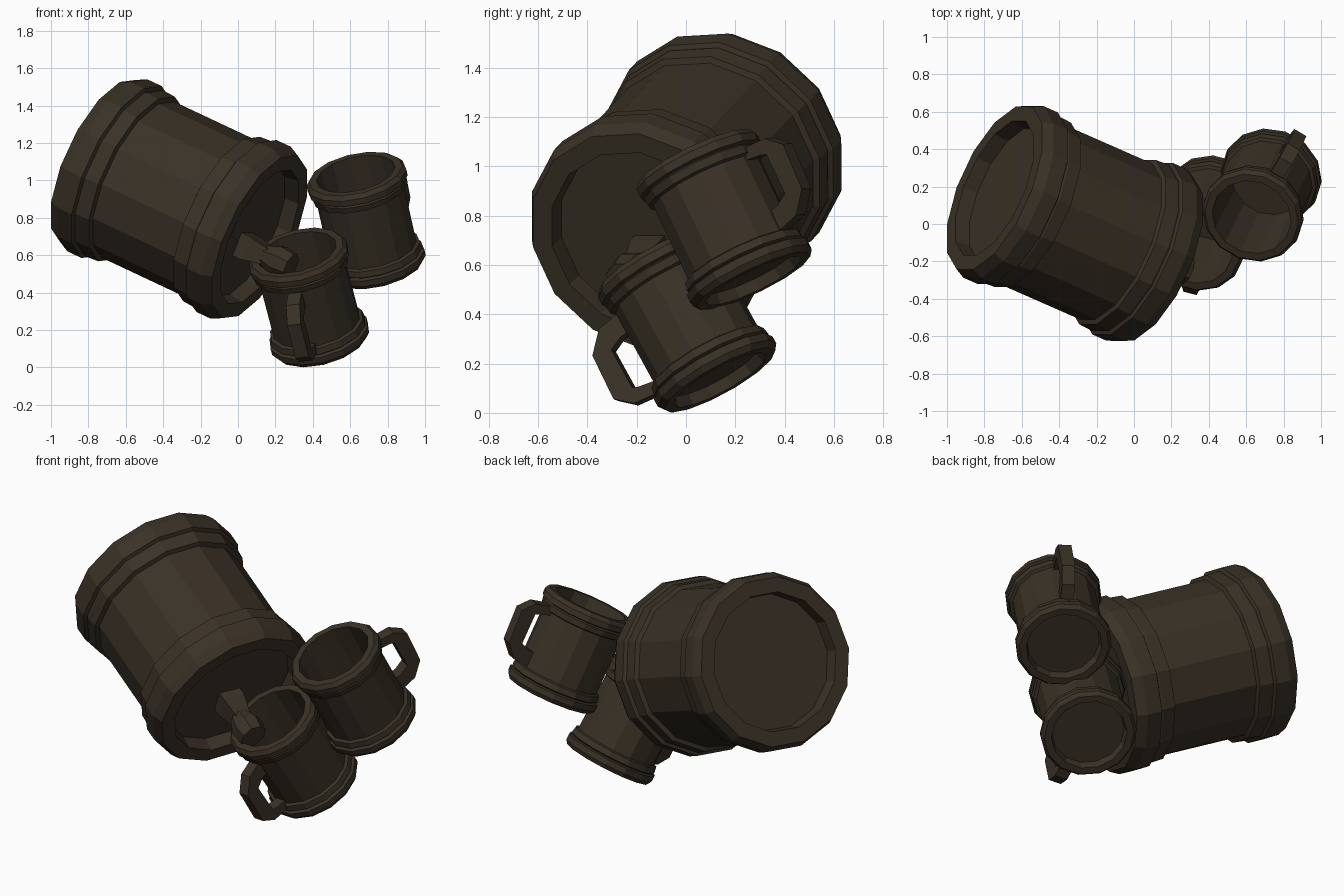
import bpy, bmesh, math
from mathutils import Matrix, Vector

if "Cube" in bpy.data.objects:
    bpy.data.objects.remove(bpy.data.objects["Cube"])

wood = bpy.data.materials.new("dark_brown_wood")
wood.diffuse_color = (0.042, 0.031, 0.0195, 1)
wood.use_nodes = True
wood.node_tree.nodes["Principled BSDF"].inputs["Base Color"].default_value = wood.diffuse_color


def frame(centre, up, side):
    """Matrix with local z along up and local x towards side."""
    z = Vector(up).normalized()
    x = Vector(side)
    x = (x - z * x.dot(z)).normalized()
    y = z.cross(x)
    m = Matrix((x, y, z)).transposed().to_4x4()
    m.translation = Vector(centre)
    return m


def finish(name, bm, m):
    bmesh.ops.recalc_face_normals(bm, faces=bm.faces[:])
    me = bpy.data.meshes.new(name)
    bm.to_mesh(me)
    bm.free()
    me.materials.append(wood)
    ob = bpy.data.objects.new(name, me)
    ob.matrix_world = m
    bpy.context.collection.objects.link(ob)
    return ob


def lathe(name, profile, m, sides=14):
    """Turn (radius, height) points into a closed flat-sided solid."""
    bm = bmesh.new()
    rings = []
    for r, z in profile:
        rings.append([bm.verts.new((r * math.cos(a), r * math.sin(a), z))
                      for a in (2 * math.pi * (i + 0.5) / sides for i in range(sides))])
    for a, b in zip(rings, rings[1:]):
        for i in range(sides):
            j = (i + 1) % sides
            bm.faces.new((a[i], a[j], b[j], b[i]))
    bm.faces.new(rings[0])
    bm.faces.new(rings[-1])
    return finish(name, bm, m)


def handle(name, m, flip, width=0.075):
    """Angular C-shaped handle in the local xz plane."""
    outer = [(.22, .17), (.33, .15), (.405, .07), (.415, -.13), (.35, -.19), (.22, -.205)]
    inner = [(.22, .08), (.27, .075), (.325, .05), (.325, -.13), (.30, -.14), (.22, -.155)]
    bm = bmesh.new()
    loops = [[bm.verts.new((x, y, z * flip)) for x, z in pts]
             for y, pts in ((-width / 2, outer), (width / 2, outer),
                            (width / 2, inner), (-width / 2, inner))]
    for k in range(4):
        a, b = loops[k], loops[(k + 1) % 4]
        for i in range(5):
            bm.faces.new((a[i], a[i + 1], b[i + 1], b[i]))
    for e in (0, 5):
        bm.faces.new([l[e] for l in loops])
    return finish(name, bm, m)


# Barrel: body with a stepped band and a recessed head at both ends
axis = Vector((.841, -.37, -.395))
barrel = frame((-.315, .003, .90), axis, (1, 0, 0))
half = [(.46, .26), (.485, .27), (.49, .345), (.487, .355), (.507, .365),
        (.507, .455), (.48, .512), (.395, .512), (.385, .43)]
lathe("barrel", [(r, -z) for r, z in reversed(half)] + half, barrel)

# Tap on the front head of the barrel
tap = frame((.03, -.14, .655), axis, (0, 0, 1))
lathe("tap_stem", [(.095, -.01), (.095, .04), (.06, .17)], tap, 4)
lathe("tap_spout", [(.06, .14), (.09, .22), (.08, .30)], tap, 8)

# Two mugs: stepped bands, deep open cup, shallow recess underneath
band = [(.24, .17), (.258, .177), (.264, .21), (.252, .218), (.273, .225),
        (.273, .258), (.255, .282), (.215, .282)]
profile = [(.205, -.235)] + [(r, -z) for r, z in reversed(band)] + band + [(.205, -.19)]
for name, centre, up, side, flip in (
        ("upper_mug", (.685, .155, .785), (-.20, -.42, .885), (.473, .757, .452), -1),
        ("lower_mug", (.38, .005, .374), (-.225, -.469, .854), (-.15, -.80, -.50), 1)):
    m = frame(centre, up, side)
    lathe(name, profile, m)
    handle(name + "_handle", m, flip)
